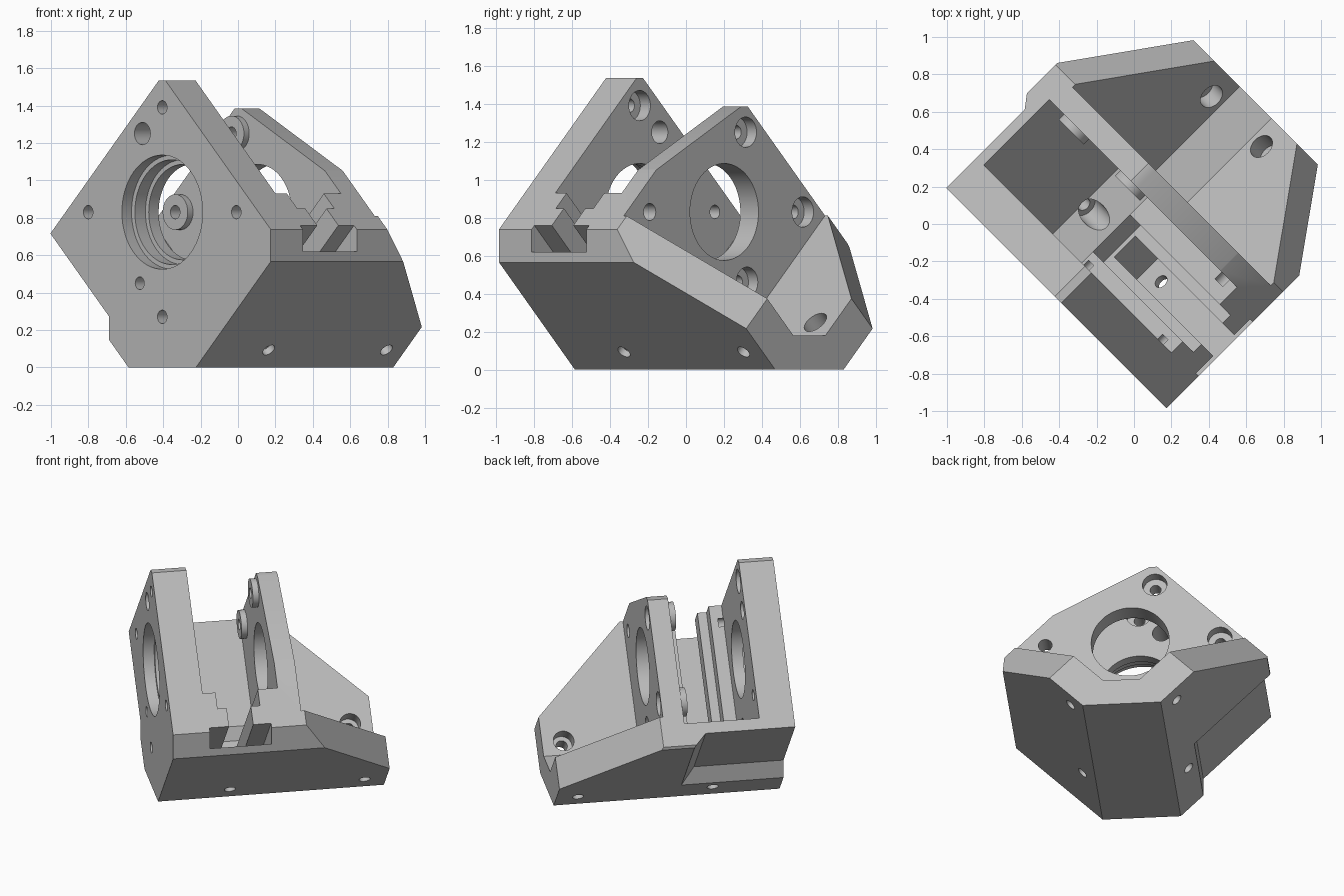
import bpy, bmesh, math
from mathutils import Matrix, Vector

cube = bpy.data.objects.get("Cube")
if cube:
    bpy.data.objects.remove(cube, do_unlink=True)

# Working frame: u across the mount, v along the bore axis, z up; turned 45 degrees
TURN = Matrix.Rotation(math.radians(-45), 4, 'Z')
FRONT, BACK = -0.573, 0.919
PLATE_IN, REAR_IN, REAR_OUT = -0.345, 0.15, 0.285
AXIS_Z = 0.83

grey = bpy.data.materials.new("machined grey")
grey.use_nodes = True
grey.diffuse_color = (0.5, 0.5, 0.5, 1)
grey.node_tree.nodes["Principled BSDF"].inputs["Base Color"].default_value = (0.5, 0.5, 0.5, 1)


def finish(bm, name):
    bmesh.ops.recalc_face_normals(bm, faces=bm.faces)
    mesh = bpy.data.meshes.new(name)
    bm.to_mesh(mesh)
    bm.free()
    mesh.materials.append(grey)
    ob = bpy.data.objects.new(name, mesh)
    bpy.context.collection.objects.link(ob)
    return ob


def prism_bm(profile, v0, v1):
    """Extrude a (u, z) outline along v; v1 may be a function of u, z."""
    bm = bmesh.new()
    end = v1 if callable(v1) else (lambda u, z: v1)
    near = [bm.verts.new((u, v0, z)) for u, z in profile]
    far = [bm.verts.new((u, end(u, z), z)) for u, z in profile]
    bm.faces.new(near)
    bm.faces.new(far[::-1])
    for i in range(len(near)):
        j = (i + 1) % len(near)
        bm.faces.new((near[i], far[i], far[j], near[j]))
    return bm


def rod(start, direction, radius, length, name, sides=32):
    bm = bmesh.new()
    d = Vector(direction).normalized()
    mat = Matrix.Translation(Vector(start) + d * length / 2) @ d.to_track_quat('Z', 'Y').to_matrix().to_4x4()
    bmesh.ops.create_cone(bm, cap_ends=True, segments=sides, radius1=radius,
                          radius2=radius, depth=length, matrix=mat)
    return finish(bm, name)


def combine(tool, operation='DIFFERENCE'):
    mod = body.modifiers.new("cut", 'BOOLEAN')
    mod.operation = operation
    mod.solver = 'EXACT'
    mod.object = tool
    bpy.context.view_layer.objects.active = body
    bpy.ops.object.modifier_apply(modifier=mod.name)
    bpy.data.objects.remove(tool, do_unlink=True)


def cut(profile, v0, v1):
    combine(finish(prism_bm(profile, v0, v1), "cutter"))


def drill(start, direction, radius, length, sides=32):
    combine(rod(start, direction, radius, length, "drill", sides))


# Outer block, with sloping shoulders towards the back
bm = prism_bm([(-0.255, 0), (0.255, 0), (0.82, 0.565), (0.82, 0.738), (0.023, 1.535),
               (-0.025, 1.535), (-0.898, 0.663), (-0.898, 0.643)], FRONT, BACK)
for side in (-1, 1):
    normal = Vector((side, 1.426, 1))
    point = normal * (1.997 / normal.length_squared)
    cutres = bmesh.ops.bisect_plane(bm, geom=bm.verts[:] + bm.edges[:] + bm.faces[:],
                                    plane_co=point, plane_no=normal, clear_outer=True)
    rim = [e for e in cutres['geom_cut'] if isinstance(e, bmesh.types.BMEdge)]
    bmesh.ops.contextual_create(bm, geom=rim)
body = finish(bm, "bearing_mount_body")

# Rear tray, rear plate crown, and trough between the plates
cut([(-0.12, 0.18), (0.12, 0.18), (1.5, 1.56), (1.5, 2), (-1.5, 2), (-1.5, 1.56)], REAR_OUT, 1.2)
cut([(-1, 1.385), (-0.125, 1.385), (0.5, 1.055), (1, 0.79), (1, 2), (-1, 2)], 0.0, 0.4)
cut([(-0.27, 0.25), (-0.05, 0.25), (1.2, 1.5), (1.2, 2), (-1.2, 2), (-1.2, 1.18)], PLATE_IN, REAR_IN)

# Stepped rail channel running up the sloping wall
for low, high, v0, v1, start in ((0.14, 0.32, -0.26, 0.02, 0.2),
                                 (-0.06, 0.16, -0.2, -0.04, 0.24),
                                 (-0.2, -0.04, -0.33, 0.078, 0.24)):
    cut([((k - c) / 2, (k + c) / 2) for k, c in
         ((start, low), (2.6, low), (2.6, high), (start, high))], v0, v1)

# Side notch under the front plate with a slanted end
cut([(-0.403, -0.1), (-0.403, 0.273), (-1.1, 0.97), (-1.5, 0.97), (-1.5, -0.1)],
    -0.8, lambda u, z: 0.098 - 0.66 * (u + z + 0.25))

# Raised pads on the rear plate
PADS = [(-0.585, AXIS_Z), (-0.16, 1.25)]
for u, z in PADS:
    combine(rod((u, 0.11, z), (0, 1, 0), 0.095, 0.06, "pad"), 'UNION')

# Stepped main bore
for v0, radius, length in ((-0.7, 0.305, 0.2), (-0.7, 0.28, 0.28), (-0.7, 0.255, 1.2)):
    drill((0, v0, AXIS_Z), (0, 1, 0), radius, length, 64)

# Front plate bolt holes
for u, z, radius in ((0, 1.39, 0.036), (-0.56, AXIS_Z, 0.036), (0.56, AXIS_Z, 0.036),
                     (0, 0.27, 0.036), (-0.15, 1.25, 0.06), (-0.17, 0.45, 0.034)):
    drill((u, -0.7, z), (0, 1, 0), radius, 0.39)
drill((0, -0.42, 1.39), (0, 1, 0), 0.08, 0.2)

# Rear plate bolt holes with counterbores on the back
for u, z in PADS + [(-0.17, 0.46)]:
    drill((u, 0.05, z), (0, 1, 0), 0.036, 0.35)
    drill((u, 0.215, z), (0, 1, 0), 0.08, 0.2)
drill((0.555, 0.1, AXIS_Z), (0, 1, 0), 0.045, 0.3)

# Base screw holes, square to the lower sloping sides
for side in (-1, 1):
    for v in (-0.115, 0.775):
        drill((side * 0.44, v, 0.0), (-side, 0, 1), 0.037, 0.42)
        if v > 0 or side < 0:
            drill((side * 0.262, v, 0.175), (-side, 0, 1), 0.068, 0.2)

# Turn into place and shade
body.data.transform(TURN)
bpy.ops.object.select_all(action='DESELECT')
body.select_set(True)
bpy.context.view_layer.objects.active = body
bpy.ops.object.shade_smooth_by_angle(angle=math.radians(30))
